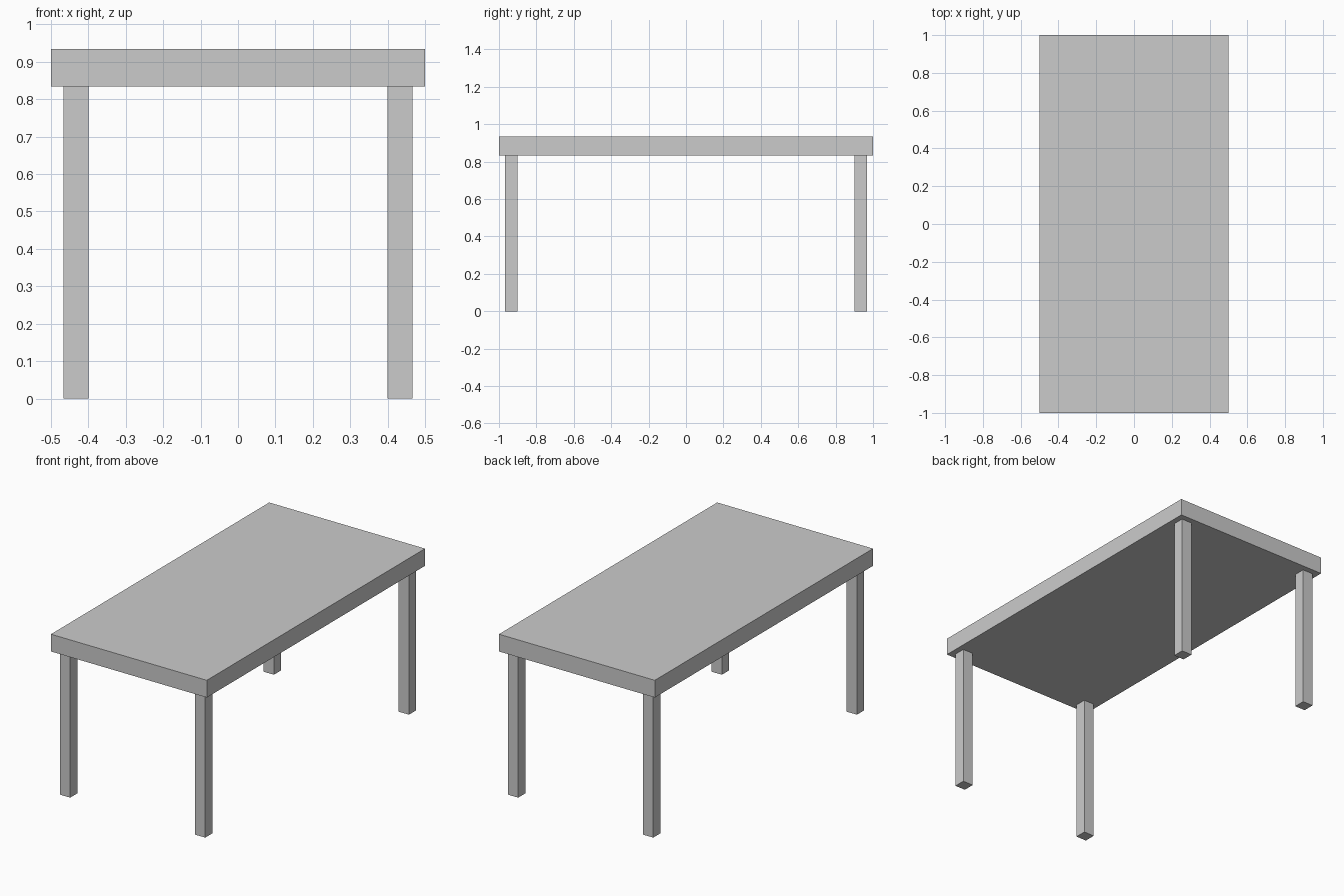
import bpy

if "Cube" in bpy.data.objects:
    bpy.data.objects.remove(bpy.data.objects["Cube"])


def box(name, x, y, z):
    """Box spanning the given (min, max) ranges."""
    bpy.ops.mesh.primitive_cube_add(size=1, location=[(a + b) / 2 for a, b in (x, y, z)])
    obj = bpy.context.object
    obj.name = name
    obj.scale = [b - a for a, b in (x, y, z)]
    bpy.ops.object.transform_apply(location=False, rotation=False, scale=True)
    return obj


LEG_TOP, TOP = 0.834, 0.934
LEG, INSET = 0.0667, 0.0333

# Table top
box("table_top", (-0.5, 0.5), (-1, 1), (LEG_TOP, TOP))

# Four square legs, inset from the corners
cx = 0.5 - INSET - LEG / 2
cy = 1.0 - INSET - LEG / 2
h = LEG / 2
for side, sx in (("left", -1), ("right", 1)):
    for end, sy in (("front", -1), ("back", 1)):
        box(f"{end}_{side}_leg",
            (sx * cx - h, sx * cx + h),
            (sy * cy - h, sy * cy + h),
            (0, LEG_TOP))
